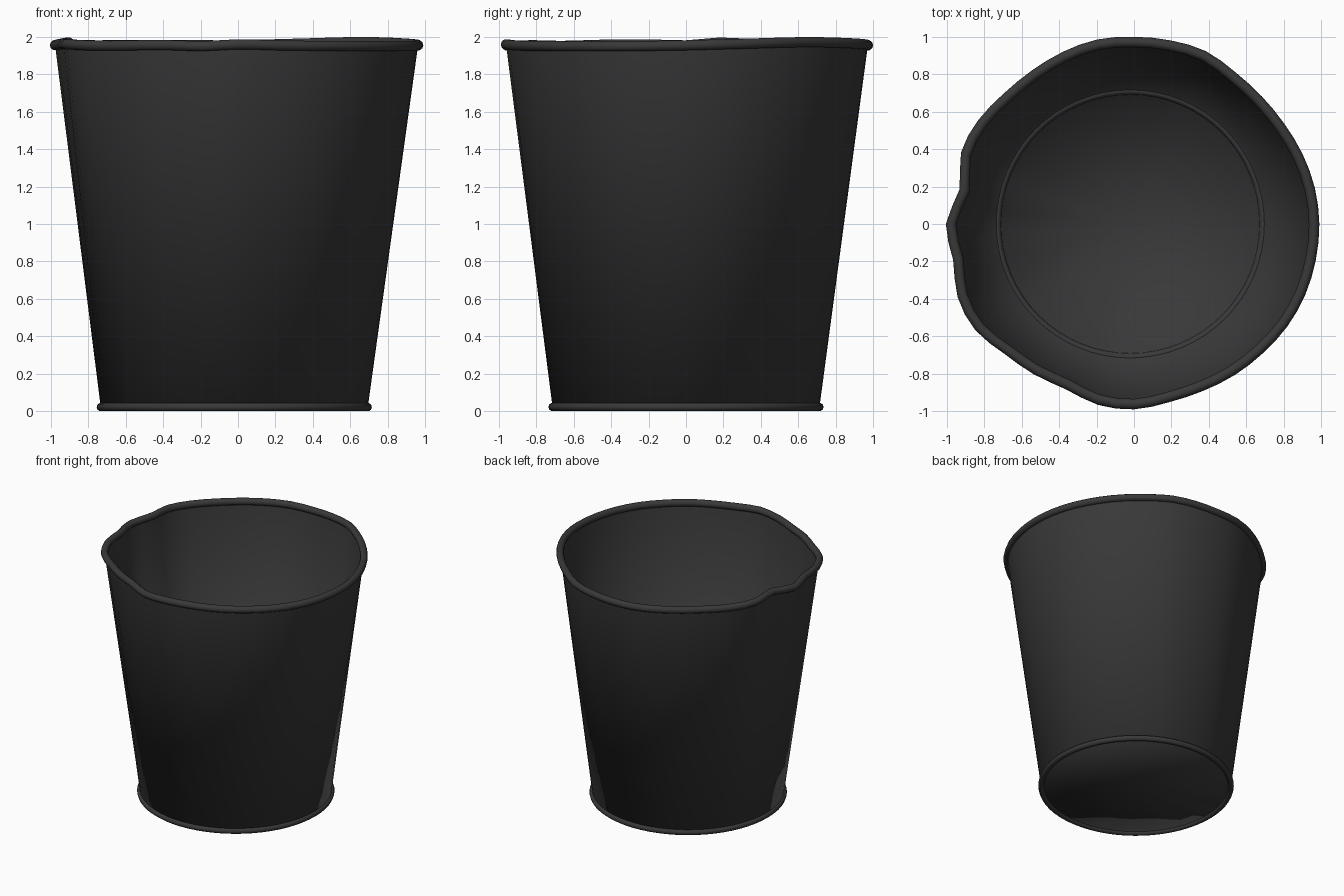
import bpy, bmesh, math

if "Cube" in bpy.data.objects:
    bpy.data.objects.remove(bpy.data.objects["Cube"])

# Outer rim radius and rim centre height every 11.25 degrees, counter-clockwise from +x
RADIUS = [.99, .985, .975, .965, .965, .975, 1.0, 1.0,
          1.0, 1.005, .995, .985, .985, 1.0, 1.0, .95,
          1.005, .985, 1.02, 1.02, .98, .965, .955, .985,
          .99, .97, .965, .97, .975, .985, .99, .99]
HEIGHT = [1.955, 1.96, 1.965, 1.97, 1.972, 1.97, 1.965, 1.96,
          1.955, 1.955, 1.955, 1.955, 1.955, 1.955, 1.96, 1.97,
          1.955, 1.96, 1.96, 1.955, 1.952, 1.955, 1.955, 1.95,
          1.96, 1.955, 1.952, 1.952, 1.95, 1.95, 1.95, 1.952]
N = 64
TUBE = 0.028
CX = -0.02

dark = bpy.data.materials.new("dark_metal")
dark.diffuse_color = (0.04, 0.04, 0.04, 1)
dark.use_nodes = True
dark.node_tree.nodes["Principled BSDF"].inputs["Base Color"].default_value = dark.diffuse_color


def sample(table, i):
    """Smooth (Catmull-Rom) lookup at step i of N around the loop."""
    u = i * len(table) / N
    k = int(u)
    t = u - k
    a, b, c, d = (table[(k + j) % len(table)] for j in (-1, 0, 1, 2))
    return b + t * ((c - a) + t * ((2*a - 5*b + 4*c - d) + t * (3*b - a - 3*c + d))) / 2


def top_ring(i, inset):
    a = math.tau * i / N
    r = sample(RADIUS, i) - inset
    return (r * math.cos(a), r * math.sin(a), sample(HEIGHT, i))


def base_ring(i, r, z):
    a = math.tau * i / N
    return (CX + r * math.cos(a), r * math.sin(a), z)


def finish(bm, name):
    bmesh.ops.recalc_face_normals(bm, faces=bm.faces)
    for f in bm.faces:
        f.smooth = True
    me = bpy.data.meshes.new(name)
    bm.to_mesh(me)
    bm.free()
    me.materials.append(dark)
    ob = bpy.data.objects.new(name, me)
    bpy.context.collection.objects.link(ob)


def bridge(bm, a, b):
    for i in range(len(a)):
        j = (i + 1) % len(a)
        bm.faces.new((a[i], a[j], b[j], b[i]))


def tube_loop(name, path, radius, sides=10):
    """Round bead following a closed loop around the bucket axis."""
    bm = bmesh.new()
    rings = []
    for i, (x, y, z) in enumerate(path):
        a = math.tau * i / N
        ring = []
        for s in range(sides):
            p = math.tau * s / sides
            o = radius * math.cos(p)
            ring.append(bm.verts.new((x + o * math.cos(a), y + o * math.sin(a),
                                      z + radius * math.sin(p))))
        rings.append(ring)
    for i in range(N):
        bridge(bm, rings[i], rings[(i + 1) % N])
    finish(bm, name)


# Tapered wall with flat floor
bm = bmesh.new()
low = [bm.verts.new(base_ring(i, 0.713, 0.02)) for i in range(N)]
high = [bm.verts.new(top_ring(i, TUBE)) for i in range(N)]
bridge(bm, low, high)
centre = bm.verts.new((CX, 0, 0.02))
for i in range(N):
    bm.faces.new((low[i], centre, low[(i + 1) % N]))
finish(bm, "bucket_body")

# Dented rolled rim and round foot bead
tube_loop("rolled_rim", [top_ring(i, TUBE) for i in range(N)], TUBE)
tube_loop("foot_bead", [base_ring(i, 0.713, 0.022) for i in range(N)], 0.022)
